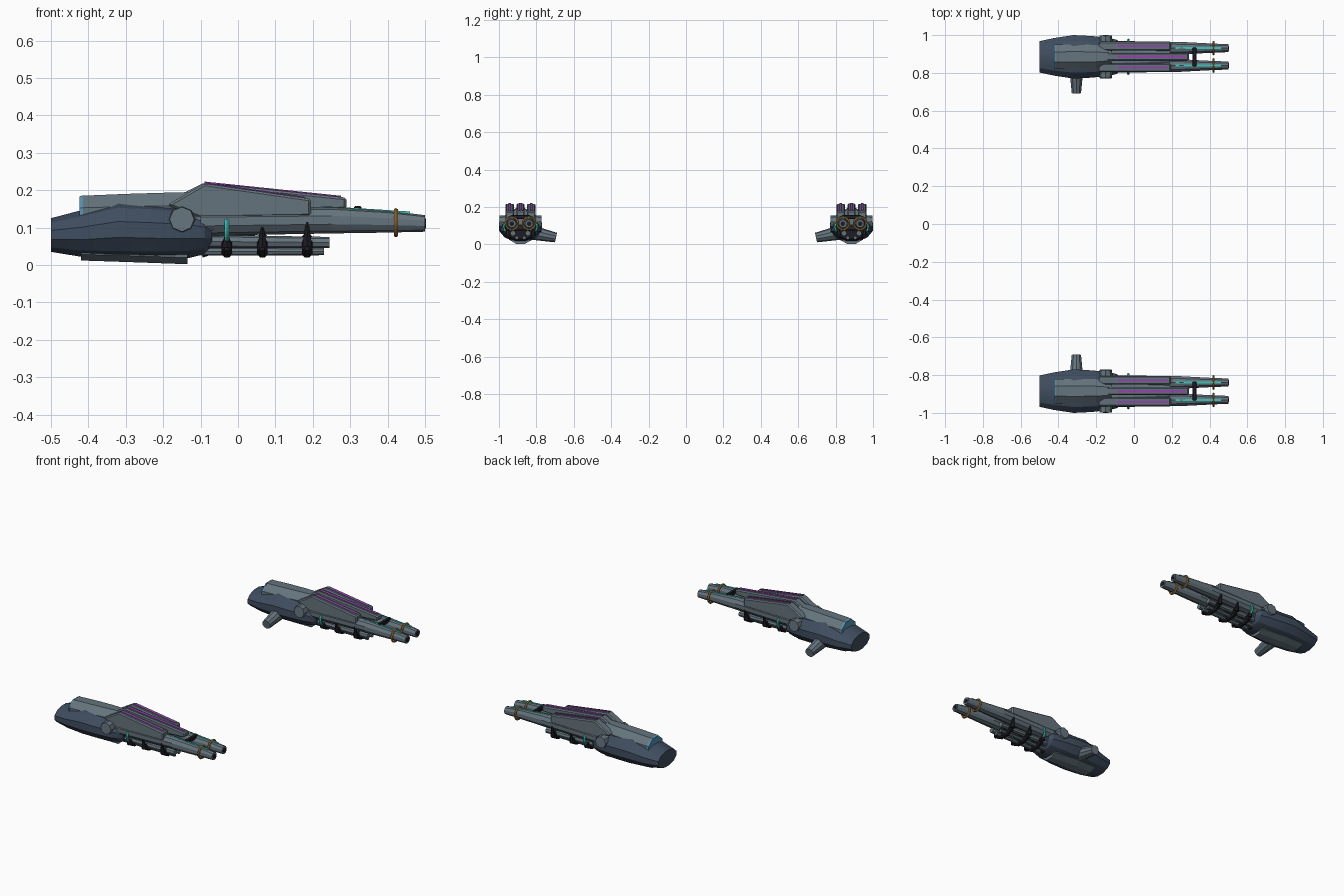
import bpy, bmesh, math
from mathutils import Vector, Matrix

cube = bpy.data.objects.get("Cube")
if cube:
    bpy.data.objects.remove(cube)

POD_Y = 0.885  # centre line of the pod; every part is mirrored to the other pod


def material(name, rgb):
    m = bpy.data.materials.new(name)
    m.use_nodes = True
    m.diffuse_color = (*rgb, 1)
    m.node_tree.nodes["Principled BSDF"].inputs["Base Color"].default_value = (*rgb, 1)
    return m


NAVY = material("slate_blue", (0.05, 0.075, 0.115))
GREY = material("steel_grey", (0.13, 0.175, 0.205))
BLACK = material("black_metal", (0.012, 0.012, 0.017))
PURPLE = material("purple_glow", (0.3, 0.06, 0.42))
CYAN = material("cyan_glow", (0.05, 0.58, 0.5))
GOLD = material("gold", (0.38, 0.19, 0.045))
BLUE = material("light_blue", (0.09, 0.3, 0.45))


def finish(name, bm, mat, bevel=0, smooth=0):
    """Turn a bmesh into an object mirrored across the y = 0 plane."""
    bmesh.ops.recalc_face_normals(bm, faces=bm.faces)
    mesh = bpy.data.meshes.new(name)
    bm.to_mesh(mesh)
    bm.free()
    mesh.materials.append(mat)
    ob = bpy.data.objects.new(name, mesh)
    bpy.context.collection.objects.link(ob)
    if smooth:
        bpy.ops.object.select_all(action="DESELECT")
        ob.select_set(True)
        bpy.context.view_layer.objects.active = ob
        bpy.ops.object.shade_smooth_by_angle(angle=math.radians(smooth))
    if bevel:
        b = ob.modifiers.new("Bevel", "BEVEL")
        b.width, b.segments = bevel, 1
    m = ob.modifiers.new("Mirror", "MIRROR")
    m.use_axis = (False, True, False)
    m.use_mirror_merge = False
    return ob


def loft(name, mat, sections, v=0, sides=8, smooth=0):
    """Sections along x: (x, centre z, half width, half height)."""
    bm = bmesh.new()
    k = 1 / math.cos(math.pi / sides)
    rings = []
    for x, z, hy, hz in sections:
        ring = []
        for i in range(sides):
            a = 2 * math.pi * (i + 0.5) / sides
            ring.append(bm.verts.new((x, POD_Y + v + k * hy * math.cos(a), z + k * hz * math.sin(a))))
        rings.append(ring)
    for r, q in zip(rings, rings[1:]):
        for i in range(sides):
            j = (i + 1) % sides
            bm.faces.new((r[i], r[j], q[j], q[i]))
    bm.faces.new(rings[0])
    bm.faces.new(rings[-1])
    return finish(name, bm, mat, smooth=smooth)


def prism(name, mat, profile, v, width, bevel=0):
    """Extrude an xz profile across y."""
    bm = bmesh.new()
    face = bm.faces.new([bm.verts.new((x, POD_Y + v - width / 2, z)) for x, z in profile])
    new = bmesh.ops.extrude_face_region(bm, geom=[face])["geom"]
    bmesh.ops.translate(bm, vec=(0, width, 0), verts=[g for g in new if isinstance(g, bmesh.types.BMVert)])
    return finish(name, bm, mat, bevel)


def rod(name, mat, a, b, r1, r2, sides=8):
    """Tapered rod between two points given as (x, v, z)."""
    a, b = (Vector((p[0], POD_Y + p[1], p[2])) for p in (a, b))
    d = b - a
    mtx = Matrix.Translation((a + b) / 2) @ d.to_track_quat("Z", "Y").to_matrix().to_4x4()
    bm = bmesh.new()
    bmesh.ops.create_cone(bm, cap_ends=True, segments=sides, radius1=r1, radius2=r2, depth=d.length, matrix=mtx)
    return finish(name, bm, mat)


def hoop(name, mat, x, v, z, radius, thick, steps=20, sides=6):
    """Ring around the x axis."""
    bm = bmesh.new()
    grid = []
    for i in range(steps):
        a = 2 * math.pi * i / steps
        row = []
        for j in range(sides):
            t = 2 * math.pi * j / sides
            r = radius + thick * math.cos(t)
            row.append(bm.verts.new((x + thick * math.sin(t), POD_Y + v + r * math.cos(a), z + r * math.sin(a))))
        grid.append(row)
    for i in range(steps):
        for j in range(sides):
            p, q, n = grid[i], grid[(i + 1) % steps], (j + 1) % sides
            bm.faces.new((p[j], q[j], q[n], p[n]))
    return finish(name, bm, mat, smooth=50)


# Rear hull and its armour
loft("hull", NAVY, [(-0.5, 0.08, 0.083, 0.045), (-0.42, 0.084, 0.1, 0.062), (-0.32, 0.095, 0.115, 0.079),
                    (-0.22, 0.092, 0.11, 0.077), (-0.13, 0.089, 0.1, 0.07), (-0.09, 0.086, 0.09, 0.057),
                    (-0.07, 0.083, 0.07, 0.035)], sides=12, smooth=25)
loft("top_armour", GREY, [(-0.416, 0.13, 0.064, 0.055), (-0.3, 0.132, 0.066, 0.058),
                          (-0.2, 0.133, 0.063, 0.06), (-0.12, 0.135, 0.05, 0.06)])
loft("rear_light_band", BLUE, [(-0.424, 0.13, 0.063, 0.053), (-0.415, 0.13, 0.065, 0.056)])
loft("belly_plate", GREY, [(-0.42, 0.04, 0.055, 0.028), (-0.3, 0.037, 0.062, 0.029), (-0.135, 0.032, 0.05, 0.03)])

# Mounting strut on the inner side
rod("mount_strut", GREY, (-0.305, -0.07, 0.062), (-0.305, -0.19, 0.037), 0.038, 0.026, 10)

# Central gun block joining hull and barrels
loft("gun_block", GREY, [(-0.12, 0.11, 0.08, 0.045), (0.02, 0.115, 0.07, 0.04), (0.19, 0.13, 0.05, 0.025)])

# Top ridges with glowing strips
prism("centre_ridge", GREY, [(-0.2, 0.165), (-0.09, 0.22), (0.29, 0.18), (0.29, 0.15), (-0.1, 0.13)],
      0, 0.042, 0.006)
prism("centre_ridge_strip", PURPLE, [(-0.09, 0.217), (-0.09, 0.223), (0.275, 0.185), (0.275, 0.179)], 0, 0.014)

for side, s in (("inner", -1), ("outer", 1)):
    prism(f"{side}_ridge", GREY, [(-0.19, 0.16), (-0.09, 0.218), (0.195, 0.177), (0.195, 0.13), (-0.1, 0.125)],
          s * 0.057, 0.046, 0.006)
    prism(f"{side}_ridge_strip", PURPLE, [(-0.09, 0.215), (-0.09, 0.221), (0.18, 0.182), (0.18, 0.176)],
          s * 0.057, 0.012)

    # Side knob
    rod(f"{side}_knob", GREY, (-0.15, s * 0.07, 0.12), (-0.15, s * 0.113, 0.122), 0.037, 0.033)

    # Main barrel with bore, light strip and ring
    v = s * 0.046
    loft(f"{side}_barrel", GREY, [(-0.1, 0.116, 0.038, 0.036), (0.25, 0.12, 0.033, 0.034),
                                  (0.4, 0.116, 0.025, 0.028), (0.5, 0.111, 0.021, 0.021)], v, 10)
    rod(f"{side}_bore", BLACK, (0.495, v, 0.111), (0.502, v, 0.111), 0.013, 0.013, 10)
    prism(f"{side}_barrel_strip", CYAN, [(0.22, 0.15), (0.22, 0.156), (0.3, 0.153), (0.46, 0.143), (0.46, 0.13)],
          v, 0.01)
    hoop(f"{side}_muzzle_ring", GOLD, 0.422, v, 0.113, 0.033, 0.006)
    hoop(f"{side}_cyan_hoop", CYAN, -0.03, s * 0.055, 0.095, 0.034, 0.007)

    # Lower tubes
    rod(f"{side}_lower_tube", GREY, (-0.1, s * 0.04, 0.063), (0.245, s * 0.04, 0.06), 0.018, 0.015)
    rod(f"{side}_thin_tube", GREY, (-0.1, s * 0.02, 0.036), (0.23, s * 0.02, 0.036), 0.011, 0.01)

    # Pointed clamps beside the tubes
    for i, (x, top) in enumerate(((-0.03, 0.085), (0.065, 0.1), (0.185, 0.115))):
        rod(f"{side}_clamp_spike_{i}", BLACK, (x, s * 0.066, 0.05), (x, s * 0.078, top), 0.015, 0.004, 6)

# Clamps around the lower tubes
for i, x in enumerate((-0.03, 0.065, 0.185)):
    loft(f"tube_clamp_{i}", BLACK, [(x - 0.014, 0.052, 0.056, 0.024), (x - 0.006, 0.052, 0.064, 0.032),
                                    (x + 0.006, 0.052, 0.064, 0.032), (x + 0.014, 0.052, 0.056, 0.024)])
rod("rear_clamp", BLACK, (-0.095, 0, 0.05), (-0.08, 0, 0.05), 0.03, 0.026)

# Bridge across the barrels
prism("barrel_bridge", BLACK, [(0.31, 0.135), (0.31, 0.157), (0.33, 0.157), (0.33, 0.135)], 0, 0.1, 0.003)
